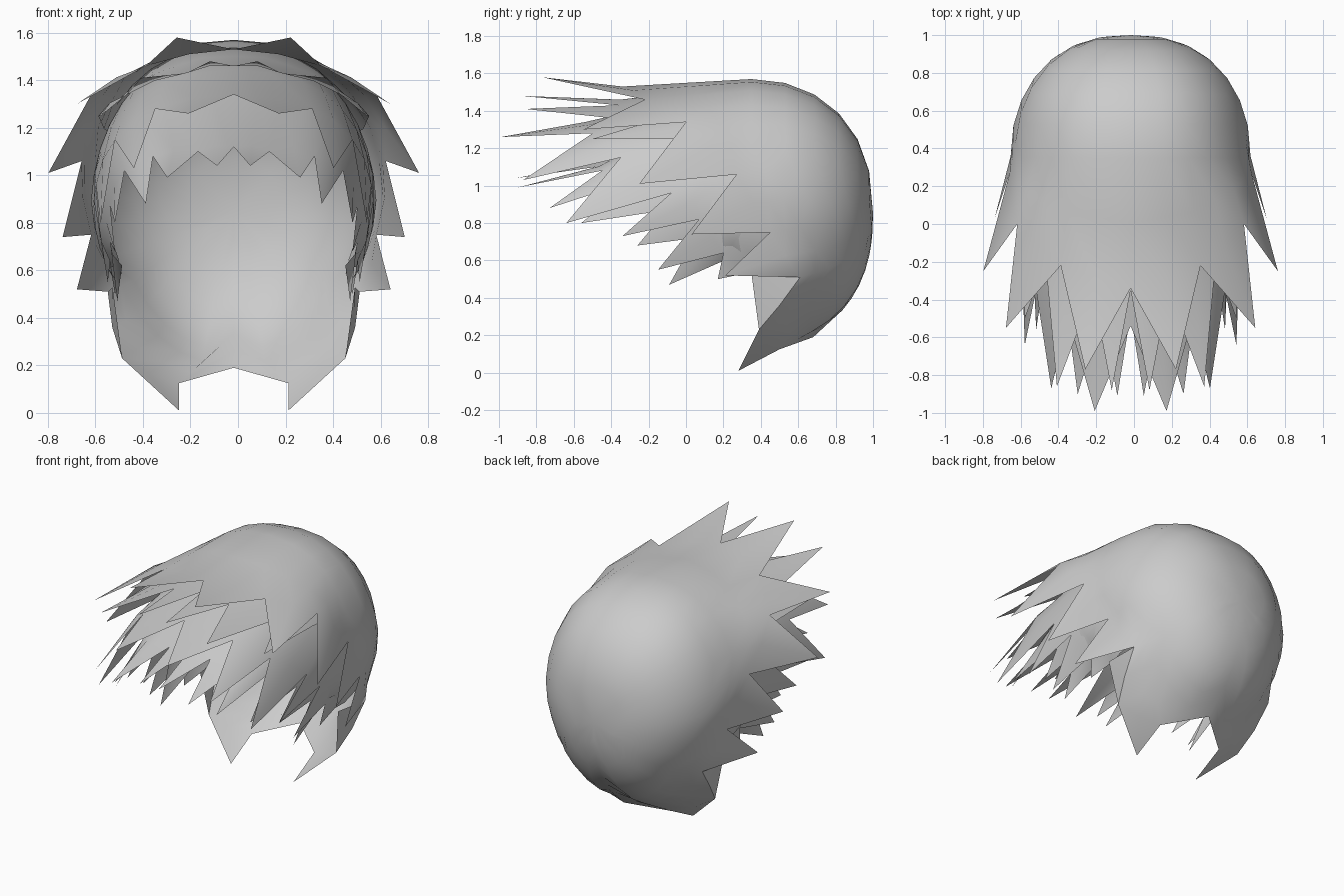
import bpy, bmesh
from math import sin, cos, acos, radians, degrees, copysign
from mathutils import Vector

cube = bpy.data.objects.get("Cube")
if cube:
    bpy.data.objects.remove(cube, do_unlink=True)

grey = bpy.data.materials.new("hair grey")
grey.use_nodes = True
colour = (0.6, 0.6, 0.6, 1)
grey.diffuse_color = colour
bsdf = grey.node_tree.nodes["Principled BSDF"]
bsdf.inputs["Base Color"].default_value = colour
bsdf.inputs["Roughness"].default_value = 0.8

CENTRE = Vector((0, 0.35, 0.85))
SIZE = Vector((0.64, 0.65, 0.72))
SHIFT = -0.018  # the hair is parted slightly off centre


def power(v, p):
    return copysign(abs(v) ** p, v)


def skull(theta, phi, scale):
    """Point on the rounded head form; phi runs from the back pole to the rim."""
    r = sin(phi) ** 0.85
    p = Vector((power(cos(theta), 0.82) * r, power(cos(phi), 0.95), sin(theta) * r))
    p.x *= 1 + 0.2 * min(p.z, 0)  # narrower towards the neck
    return CENTRE + p * SIZE * scale


def rim_angle(tip, low):
    """Where the head form ends and the lock leaves it, in degrees."""
    reach = min(max((tip.y - 0.2) / SIZE.y, 0), 0.95)
    return min(degrees(acos(reach)), 62 if low else 90)


def hair_layer(name, edge, end_angle, scale, start, rings, bulge, low_from=99):
    """Loft from the head form to a line of notches, then add a spike between each pair."""
    bm = bmesh.new()
    last = len(edge) - 1
    tips = [Vector(e) for e in edge]
    for side in (1, -1):

        def vert(p):
            return bm.verts.new((p.x * side + SHIFT, p.y, p.z))

        def face(*verts):
            bm.faces.new(verts if side == 1 else verts[::-1])

        columns = []
        for i, tip in enumerate(tips):
            theta = radians(90 + (end_angle - 90) * i / last)
            spike = i % 2 == 1 and i < last
            base = (tips[i - 1] + tips[i + 1]) / 2 if spike else tip
            out = Vector((cos(theta), 0, sin(theta)))
            if spike:
                base = base + out * 0.015
            rim = rim_angle(base, i >= low_from)
            path = [skull(theta, radians(start + (rim - start) * k / rings), scale)
                    for k in range(rings + 1)]
            path += [(path[-1] + base) / 2 + out * bulge, base]
            columns.append([vert(p) for p in path])
        for a, b in zip(columns, columns[1:]):
            for k in range(len(a) - 1):
                face(a[k], a[k + 1], b[k + 1], b[k])
        # Spikes hang from the line between neighbouring notches
        for i in range(1, last, 2):
            left, mid, right = (columns[j][-1] for j in (i - 1, i, i + 1))
            point = vert(tips[i])
            face(left, point, mid)
            face(mid, point, right)
    bmesh.ops.remove_doubles(bm, verts=bm.verts, dist=0.002)
    mesh = bpy.data.meshes.new(name)
    bm.to_mesh(mesh)
    bm.free()
    mesh.materials.append(grey)
    obj = bpy.data.objects.new(name, mesh)
    bpy.context.collection.objects.link(obj)
    bpy.ops.object.select_all(action="DESELECT")
    obj.select_set(True)
    bpy.context.view_layer.objects.active = obj
    bpy.ops.object.shade_smooth_by_angle(angle=radians(50))


# Main shell: forward spikes, side spikes, then the nape
hair_layer("outer_hair", [
    (0, -.34, 1.53), (.24, -.77, 1.58), (.37, -.22, 1.46), (.66, -.55, 1.3),
    (.6, 0, 1.34), (.78, -.25, 1.01), (.64, .27, 1.06), (.72, .03, .74),
    (.6, .45, .75), (.66, .21, .52), (.53, .61, .51),
    (.51, .35, .53), (.47, .39, .23), (.23, .28, .01), (.23, .5, .125), (0, .68, .19),
], -90, 1, 0, 6, 0, 10)

# Short upper layer of nearly level spikes
hair_layer("upper_fringe", [
    (0, -.35, 1.46), (.1, -.88, 1.48), (.2, -.36, 1.43), (.39, -.86, 1.41),
    (.45, -.2, 1.34), (.56, -.5, 1.25), (.57, 0, 1.25),
], 30, .96, 70, 1, 0)

# Long layer of fringe and side locks
hair_layer("middle_fringe", [
    (0, -.54, 1.34), (.19, -.99, 1.26), (.33, -.5, 1.28), (.42, -.87, 1.03),
    (.5, -.35, 1.15), (.56, -.64, .8), (.58, -.08, .96), (.56, -.34, .73),
    (.57, .07, .82), (.53, -.15, .55), (.52, .2, .64), (.5, .17, .5), (.48, .36, .54),
], -25, .94, 65, 2, .01)

# Innermost drooping locks
hair_layer("inner_fringe", [
    (0, -.48, 1.12), (.07, -.91, 1.04), (.15, -.48, 1.1), (.28, -.9, .99),
    (.34, -.45, 1.08), (.37, -.73, .88), (.46, -.3, 1.02), (.5, -.56, .8),
    (.52, -.1, .87), (.5, -.26, .68), (.52, .05, .72), (.49, -.09, .47), (.47, .25, .62),
], -20, .92, 65, 2, .03)
